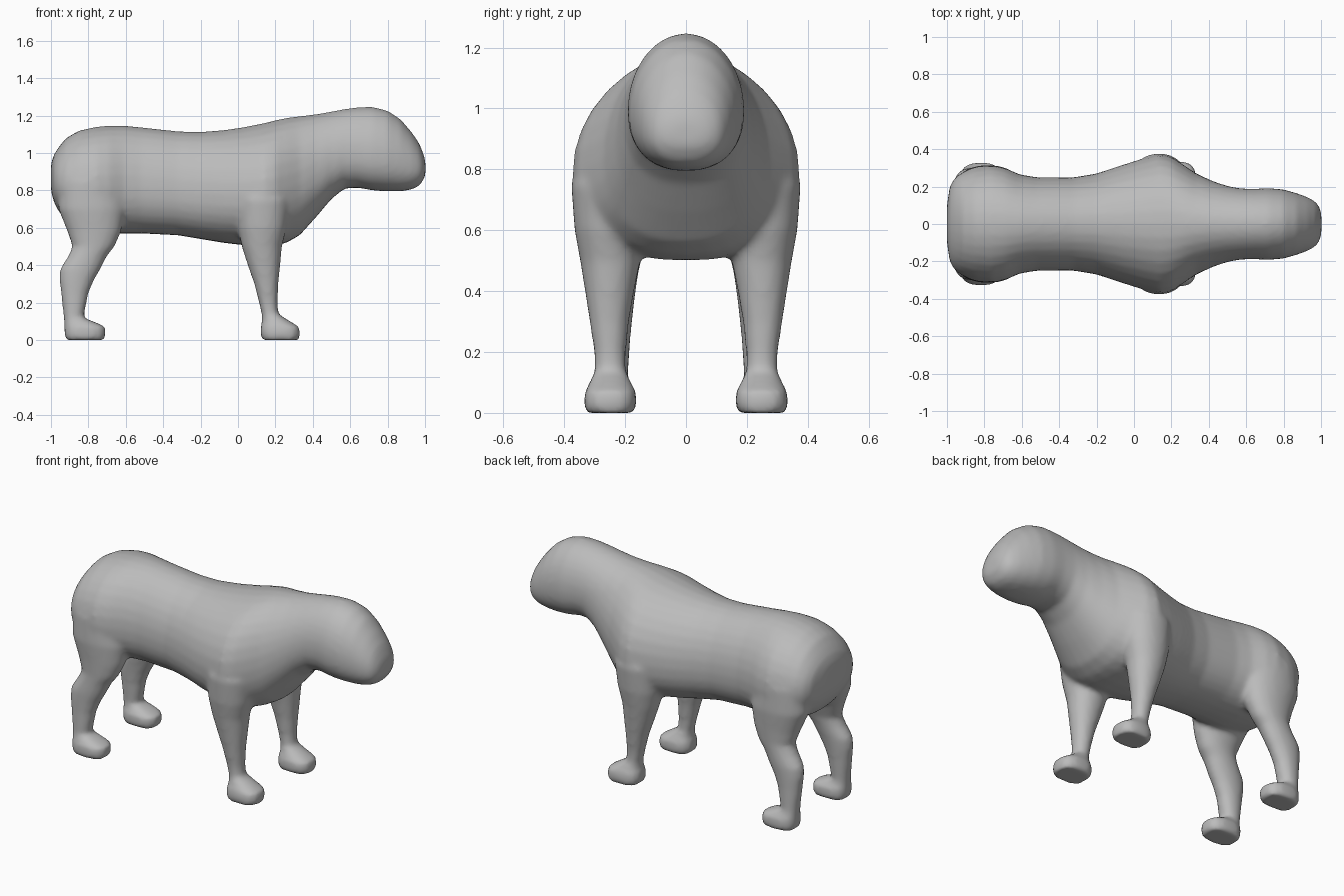
import bpy, bmesh, math

fur = bpy.data.materials.new("plain grey")
fur.diffuse_color = (0.5, 0.5, 0.5, 1)
SIDES = 32


def power(v, e):
    return math.copysign(abs(v) ** e, v)


def loft(bm, rings):
    """Closed tube through rings of points."""
    loops = [[bm.verts.new(p) for p in ring] for ring in rings]
    for a, b in zip(loops, loops[1:]):
        for i in range(SIDES):
            j = (i + 1) % SIDES
            bm.faces.new((a[i], a[j], b[j], b[i]))
    bm.faces.new(loops[0][::-1])
    bm.faces.new(loops[-1])


def body_ring(x, top, bot, w):
    """Egg-shaped section, widest a little below the middle."""
    mid = bot + 0.43 * (top - bot)
    pts = []
    for i in range(SIDES):
        a = 2 * math.pi * i / SIDES
        c, s = math.cos(a), math.sin(a)
        if s < 0:
            c, s = power(c, 0.85), power(s, 0.85)
        pts.append((x, w * c, mid + s * ((top - mid) if s > 0 else (mid - bot))))
    return pts


def leg_ring(z, x0, x1, y0, y1, side):
    pts = []
    e = 0.75 if z < 0.1 else 0.95
    for i in range(SIDES):
        a = 2 * math.pi * i / SIDES
        pts.append(((x0 + x1) / 2 + (x1 - x0) / 2 * power(math.cos(a), e),
                    side * ((y0 + y1) / 2 + (y1 - y0) / 2 * power(math.sin(a), e)), z))
    return pts if side > 0 else pts[::-1]


# torso, neck and head: x, top, bottom, half width
body = [(-1.0, .94, .80, .10), (-.985, .99, .74, .20), (-.96, 1.03, .69, .245),
        (-.92, 1.08, .64, .275), (-.85, 1.12, .60, .30), (-.76, 1.14, .58, .315),
        (-.69, 1.147, .57, .30), (-.61, 1.147, .57, .265), (-.52, 1.138, .57, .25),
        (-.32, 1.116, .56, .25), (-.20, 1.113, .54, .27), (-.08, 1.122, .52, .31),
        (.03, 1.138, .507, .345), (.14, 1.16, .50, .375), (.20, 1.175, .505, .36),
        (.26, 1.188, .52, .32), (.33, 1.197, .56, .272), (.42, 1.208, .66, .23),
        (.50, 1.222, .755, .203), (.57, 1.235, .81, .19), (.64, 1.245, .815, .188),
        (.72, 1.247, .80, .192), (.80, 1.227, .795, .185), (.87, 1.18, .795, .165),
        (.93, 1.11, .805, .143), (.97, 1.05, .825, .12), (.99, 1.0, .855, .095),
        (1.002, .96, .88, .055)]

# legs with paws: z, x range, y range
front_leg = [(0, .13, .325, .17, .33), (.03, .12, .332, .162, .336), (.07, .122, .327, .165, .332),
             (.10, .127, .28, .18, .317), (.14, .126, .215, .197, .30), (.20, .112, .212, .197, .302),
             (.30, .087, .216, .187, .317), (.40, .052, .226, .17, .332), (.50, .02, .235, .15, .348),
             (.60, .0, .26, .14, .366), (.75, -.01, .28, .12, .378), (.95, .05, .22, .12, .30)]
hind_leg = [(0, -.92, -.715, .17, .322), (.03, -.927, -.708, .163, .328), (.07, -.928, -.71, .165, .325),
            (.09, -.928, -.75, .18, .312), (.12, -.932, -.826, .19, .30), (.25, -.946, -.80, .182, .298),
            (.32, -.955, -.77, .175, .30), (.38, -.952, -.735, .168, .302), (.45, -.907, -.70, .158, .30),
            (.50, -.885, -.66, .148, .30), (.58, -.912, -.625, .12, .305), (.70, -.96, -.60, .08, .315),
            (.85, -.96, -.62, .06, .31), (1.0, -.87, -.68, .08, .24)]

bm = bmesh.new()
loft(bm, [body_ring(*r) for r in body])
for leg in (front_leg, hind_leg):
    for side in (1, -1):
        loft(bm, [leg_ring(*r, side) for r in leg])
bmesh.ops.recalc_face_normals(bm, faces=bm.faces)
me = bpy.data.meshes.new("animal_body")
bm.to_mesh(me)
bm.free()
me.materials.append(fur)
ob = bpy.data.objects.new("animal_body", me)
bpy.context.collection.objects.link(ob)

# fuse the parts into one soft skin
remesh = ob.modifiers.new("fuse", 'REMESH')
remesh.mode = 'VOXEL'
remesh.voxel_size = 0.014
remesh.use_smooth_shade = True
soften = ob.modifiers.new("soften", 'SMOOTH')
soften.factor = 0.5
soften.iterations = 8
